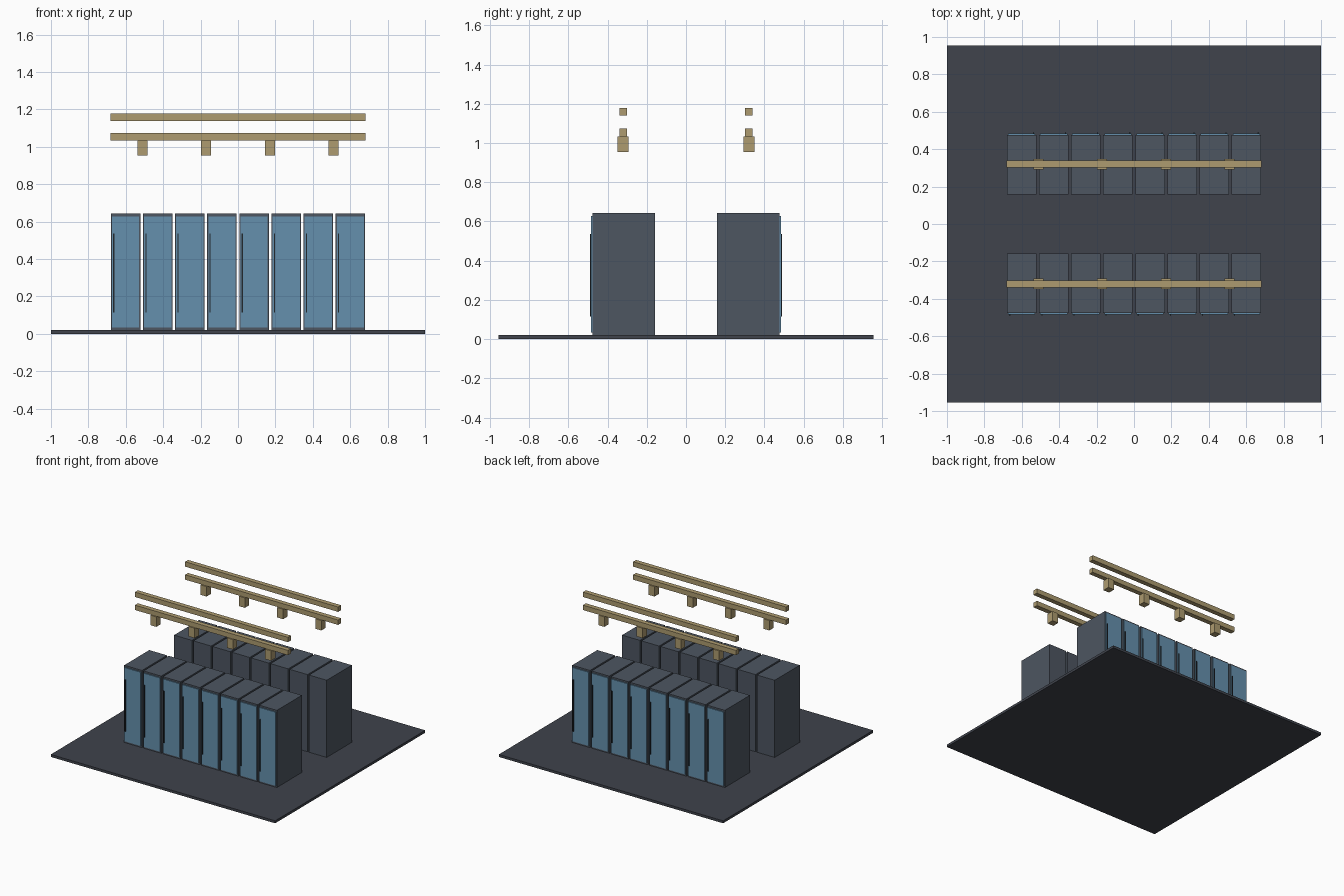
import bpy, math
from mathutils import Matrix

if "Cube" in bpy.data.objects:
    bpy.data.objects.remove(bpy.data.objects["Cube"])


def material(name, rgb):
    m = bpy.data.materials.new(name)
    m.diffuse_color = (*rgb, 1)
    m.use_nodes = True
    m.node_tree.nodes["Principled BSDF"].inputs["Base Color"].default_value = m.diffuse_color
    return m


FLOOR = material("floor_grey", (0.05, 0.056, 0.072))
BODY = material("cabinet_grey", (0.075, 0.092, 0.12))
BLUE = material("door_blue", (0.13, 0.28, 0.42))
DARK = material("handle_dark", (0.015, 0.02, 0.025))
BRASS = material("tray_tan", (0.42, 0.33, 0.16))

TURN = Matrix.Rotation(math.pi, 4, 'Z')


def box(name, x, y, z, mat):
    """Box from (min, max) pairs on each axis."""
    lo, hi = zip(x, y, z)
    verts = [(a, b, c) for c in (lo[2], hi[2])
             for a, b in ((lo[0], lo[1]), (hi[0], lo[1]), (hi[0], hi[1]), (lo[0], hi[1]))]
    faces = [(3, 2, 1, 0), (4, 5, 6, 7), (0, 1, 5, 4),
             (1, 2, 6, 5), (2, 3, 7, 6), (3, 0, 4, 7)]
    mesh = bpy.data.meshes.new(name)
    mesh.from_pydata(verts, [], faces)
    mesh.materials.append(mat)
    ob = bpy.data.objects.new(name, mesh)
    bpy.context.collection.objects.link(ob)
    return ob


def both_rows(name, x, y, z, mat):
    """Front-row part plus its half-turned twin in the back row."""
    box("front_" + name, x, y, z, mat)
    box("back_" + name, x, y, z, mat).data.transform(TURN)


box("floor_slab", (-1, 1), (-0.955, 0.955), (0, 0.02), FLOOR)

# Two rows of eight cabinets, doors facing outward
COUNT, PITCH, HALF = 8, 0.1718, 0.079
for i in range(COUNT):
    c = (i - (COUNT - 1) / 2) * PITCH
    both_rows(f"cabinet_{i + 1}", (c - HALF, c + HALF), (-0.477, -0.158), (0.02, 0.642), BODY)
    both_rows(f"door_{i + 1}", (c - HALF + 0.006, c + HALF - 0.006),
              (-0.484, -0.477), (0.034, 0.628), BLUE)
    both_rows(f"handle_{i + 1}", (c - HALF + 0.013, c - HALF + 0.019),
              (-0.490, -0.484), (0.115, 0.535), DARK)

# Overhead rails and hanging blocks
CY = -0.32
for name, z in (("lower_rail", (1.034, 1.073)), ("upper_rail", (1.139, 1.178))):
    both_rows(name, (-0.682, 0.682), (CY - 0.019, CY + 0.019), z, BRASS)
for i in range(4):
    c = (i - 1.5) * 0.341
    both_rows(f"hanger_block_{i + 1}", (c - 0.027, c + 0.027),
              (CY - 0.028, CY + 0.028), (0.954, 1.034), BRASS)
